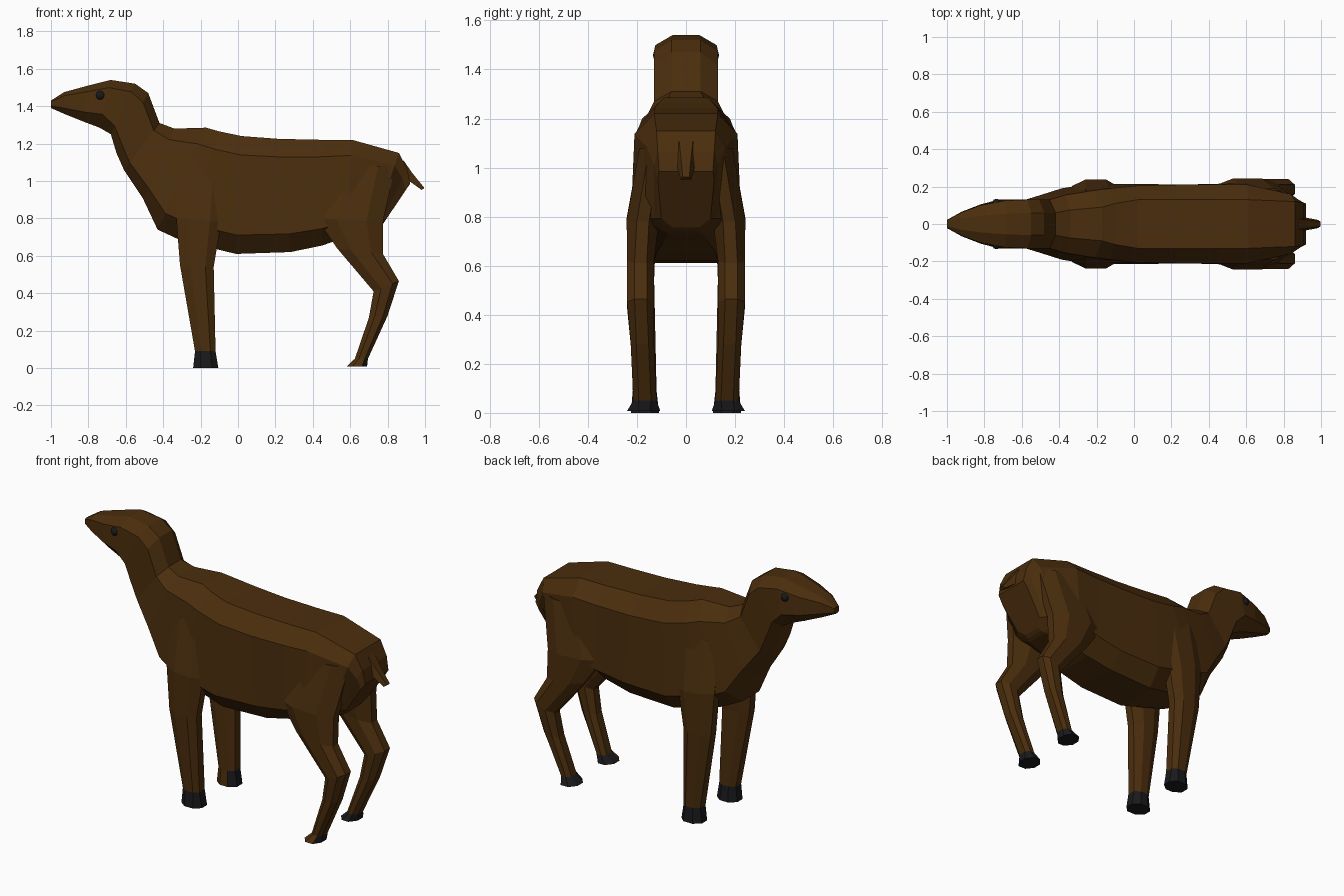
import bpy, bmesh
from mathutils import Vector

if "Cube" in bpy.data.objects:
    bpy.data.objects.remove(bpy.data.objects["Cube"])


def material(name, rgb):
    m = bpy.data.materials.new(name)
    m.diffuse_color = (*rgb, 1)
    m.use_nodes = True
    m.node_tree.nodes["Principled BSDF"].inputs["Base Color"].default_value = m.diffuse_color
    return m


BROWN = material("brown_coat", (0.070, 0.027, 0.004))
DARK = material("dark_hoof", (0.010, 0.010, 0.012))


def loft(name, rings, mats=(BROWN,), dark_from=None, dark_test=None):
    """Skin a list of closed rings, cap the ends, darken bands from dark_from on."""
    bm = bmesh.new()
    loops = [[bm.verts.new(p) for p in r] for r in rings]
    n = len(loops[0])
    dark = []
    for k, (a, b) in enumerate(zip(loops, loops[1:])):
        for i in range(n):
            j = (i + 1) % n
            f = bm.faces.new((a[i], a[j], b[j], b[i]))
            if dark_from is not None and k >= dark_from:
                dark.append(f)
    bm.faces.new(loops[0])
    end = bm.faces.new(loops[-1])
    if dark_from is not None:
        dark.append(end)
    bmesh.ops.recalc_face_normals(bm, faces=bm.faces)
    bm.normal_update()
    for f in dark:
        if dark_test is None or dark_test(f.normal):
            f.material_index = 1
    me = bpy.data.meshes.new(name)
    bm.to_mesh(me)
    bm.free()
    for m in mats:
        me.materials.append(m)
    ob = bpy.data.objects.new(name, me)
    bpy.context.collection.objects.link(ob)
    return ob


def body_ring(tx, tz, bx, bz, w_top, w_up, w_low, w_bot):
    """Eight-sided slice between a top and a bottom profile point."""
    top, bot = Vector((tx, 0, tz)), Vector((bx, 0, bz))
    low = 0.72 if bx < -0.7 else 0.84
    half = [(0, w_top), (0.16, w_up), (low, w_low), (1, w_bot)]
    right = [top.lerp(bot, t) + Vector((0, w, 0)) for t, w in half]
    left = [Vector((p.x, -p.y, p.z)) for p in reversed(right)]
    return right + left


# head, neck and torso in one skin: top x z, bottom x z, half widths
BODY = [
    (-1.00, 1.43, -1.00, 1.39, .012, .02, .022, .012),
    (-0.93, 1.475, -0.92, 1.355, .03, .06, .065, .03),
    (-0.82, 1.505, -0.82, 1.315, .045, .10, .105, .05),
    (-0.68, 1.54, -0.74, 1.285, .055, .125, .130, .06),
    (-0.55, 1.52, -0.68, 1.25, .06, .13, .130, .06),
    (-0.48, 1.47, -0.65, 1.15, .06, .13, .130, .06),
    (-0.42, 1.31, -0.61, 1.06, .06, .13, .13, .06),
    (-0.34, 1.28, -0.51, 0.91, .075, .155, .16, .07),
    (-0.17, 1.285, -0.43, 0.74, .09, .18, .19, .08),
    (-0.10, 1.265, -0.30, 0.68, .11, .19, .21, .10),
    (0.02, 1.24, -0.01, 0.61, .13, .205, .215, .13),
    (0.22, 1.225, 0.28, 0.62, .13, .21, .21, .13),
    (0.45, 1.22, 0.45, 0.655, .13, .21, .215, .12),
    (0.61, 1.22, 0.58, 0.70, .13, .21, .225, .09),
    (0.86, 1.15, 0.72, 0.73, .12, .16, .19, .07),
    (0.905, 1.065, 0.745, 0.74, .115, .13, .13, .06),
    (0.92, 0.985, 0.765, 0.755, .11, .115, .10, .055),
]
loft("body", [body_ring(*r) for r in BODY])


def leg_ring(fx, fz, bx, bz, yi, yo, side):
    """Eight-sided leg slice with a flat outer face."""
    f, b = Vector((fx, 0, fz)), Vector((bx, 0, bz))
    m = (yi + yo) / 2
    pts = [(0, m - .025), (0, m + .025), (.3, yo), (.75, yo), (1, m + .025), (1, m - .025), (.7, yi), (.3, yi)]
    return [f.lerp(b, t) + Vector((0, y * side, 0)) for t, y in pts]


# front x z, back x z, inner y, outer y; the top ring is tucked into the torso
FRONT = [
    (-0.34, 1.10, -0.06, 1.10, .08, .185),
    (-0.33, 0.80, -0.09, 0.78, .12, .238),
    (-0.31, 0.55, -0.13, 0.54, .13, .235),
    (-0.23, 0.09, -0.12, 0.09, .12, .217),
    (-0.24, 0.0, -0.105, 0.0, .11, .225),
]
HIND = [
    (0.48, 1.08, 0.84, 1.08, .06, .19),
    (0.42, 0.80, 0.775, 0.78, .11, .242),
    (0.53, 0.64, 0.775, 0.61, .13, .24),
    (0.725, 0.41, 0.86, 0.465, .13, .24),
    (0.70, 0.27, 0.80, 0.28, .13, .225),
    (0.625, 0.05, 0.695, 0.05, .12, .215),
    (0.58, 0.008, 0.69, 0.008, .105, .24),
]


def partly(n):
    """Two hooves stay brown on the faces turned to the front."""
    return n.y > -0.3 or n.x > 0.4


for side, word in ((-1, "near"), (1, "far")):
    loft(f"front_leg_{word}", [leg_ring(*r, side) for r in FRONT], (BROWN, DARK), 3,
         partly if side > 0 else None)
    loft(f"hind_leg_{word}", [leg_ring(*r, side) for r in HIND], (BROWN, DARK), 5,
         partly if side < 0 else None)

# short tapered tail
TAIL = [(.885, 1.11, .885, 1.05, .047), (.93, 1.045, .915, 1.0, .035), (.997, .962, .982, .952, .022)]
loft("tail", [[(tx, -w * .6, tz), (tx, w * .6, tz), (bx, w, bz), (bx, -w, bz)] for tx, tz, bx, bz, w in TAIL])

# eyes
for side, word in ((-1, "near"), (1, "far")):
    bpy.ops.mesh.primitive_uv_sphere_add(segments=10, ring_count=6, radius=0.026,
                                         location=(-0.735, 0.109 * side, 1.458))
    eye = bpy.context.object
    eye.name = f"eye_{word}"
    eye.data.materials.append(DARK)
